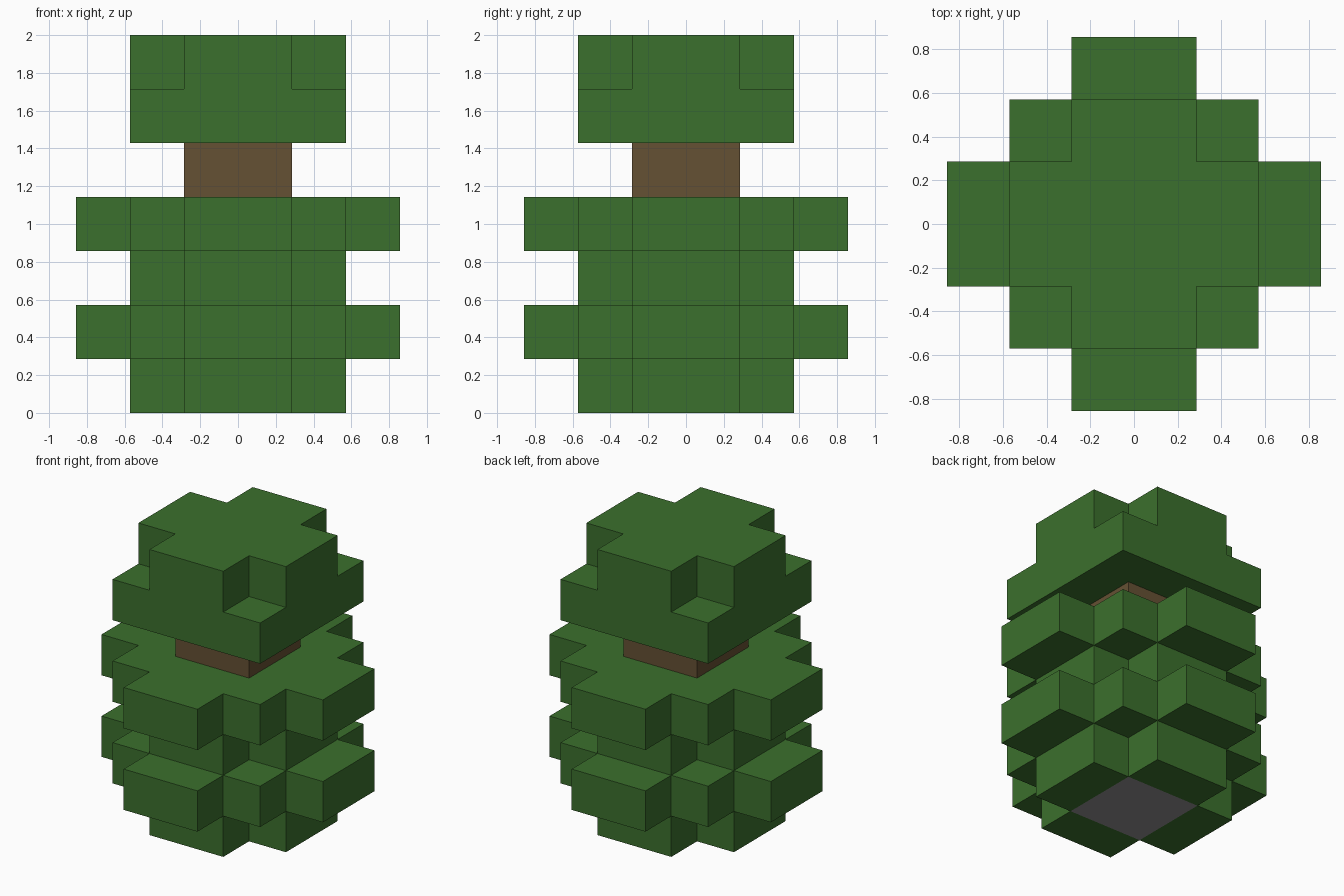
import bpy
import bmesh
from math import pi
from mathutils import Matrix

cube = bpy.data.objects.get("Cube")
if cube:
    bpy.data.objects.remove(cube, do_unlink=True)

U = 2 / 7  # edge of one block


def material(name, rgb):
    mat = bpy.data.materials.new(name)
    mat.use_nodes = True
    mat.diffuse_color = (*rgb, 1)
    mat.node_tree.nodes["Principled BSDF"].inputs["Base Color"].default_value = (*rgb, 1)
    return mat


leaf_green = material("leaf green", (0.044, 0.162, 0.026))
bark_brown = material("bark brown", (0.130, 0.082, 0.033))
cut_grey = material("cut grey", (0.28, 0.27, 0.28))


def finish(name, bm, *mats):
    bmesh.ops.recalc_face_normals(bm, faces=bm.faces)
    mesh = bpy.data.meshes.new(name)
    bm.to_mesh(mesh)
    bm.free()
    for mat in mats:
        mesh.materials.append(mat)
    obj = bpy.data.objects.new(name, mesh)
    bpy.context.collection.objects.link(obj)
    return obj


def slab(name, corner, level, turns=4):
    """Extrude a one-block-high slab from a quarter outline turned about z."""
    bm = bmesh.new()
    verts = []
    for i in range(turns):
        spin = Matrix.Rotation(i * pi / 2, 3, "Z")
        verts += [bm.verts.new(spin @ Matrix.Scale(U, 3) @ Matrix.Identity(3).col[0] * x
                               + spin @ Matrix.Identity(3).col[1] * y * U) for x, y in corner]
    face = bm.faces.new(verts)
    for v in verts:
        v.co.z = level * U
    top = bmesh.ops.extrude_face_region(bm, geom=[face], use_keep_orig=True)["geom"]
    bmesh.ops.translate(bm, vec=(0, 0, U), verts=[g for g in top if isinstance(g, bmesh.types.BMVert)])
    return finish(name, bm, leaf_green)


def box(name, centre, size, *mats):
    bm = bmesh.new()
    bmesh.ops.create_cube(bm, size=U, matrix=Matrix.Translation([c * U for c in centre])
                          @ Matrix.Diagonal((*size, 1)))
    return finish(name, bm, *mats)


# Quarter outlines, in blocks
SQUARE = [(2, 2)]
CROSS = [(2, 1), (1, 1), (1, 2)]
WIDE_CROSS = [(3, 1), (2, 1), (2, 2), (1, 2), (1, 3)]

# Trunk, with a grey cut face underneath
trunk = box("trunk", (0, 0, 2.5), (2, 2, 5), bark_brown, cut_grey)
for face in trunk.data.polygons:
    face.material_index = int(face.normal.z < -0.5)

# Lowest leaves: four blocks around the trunk
for side, x, y in (("left", 1, 0), ("right", -1, 0), ("back", 0, 1), ("front", 0, -1)):
    box(side + "_bottom_leaves", (1.5 * x, 1.5 * y, 0.5),
        (1 if x else 2, 1 if y else 2, 1), leaf_green)

# Leaf layers above
slab("lower_wide_leaves", WIDE_CROSS, 1)
slab("middle_leaves", CROSS, 2)
slab("upper_wide_leaves", WIDE_CROSS, 3)
slab("crown_base", SQUARE, 5)
slab("crown_top", CROSS, 6)
